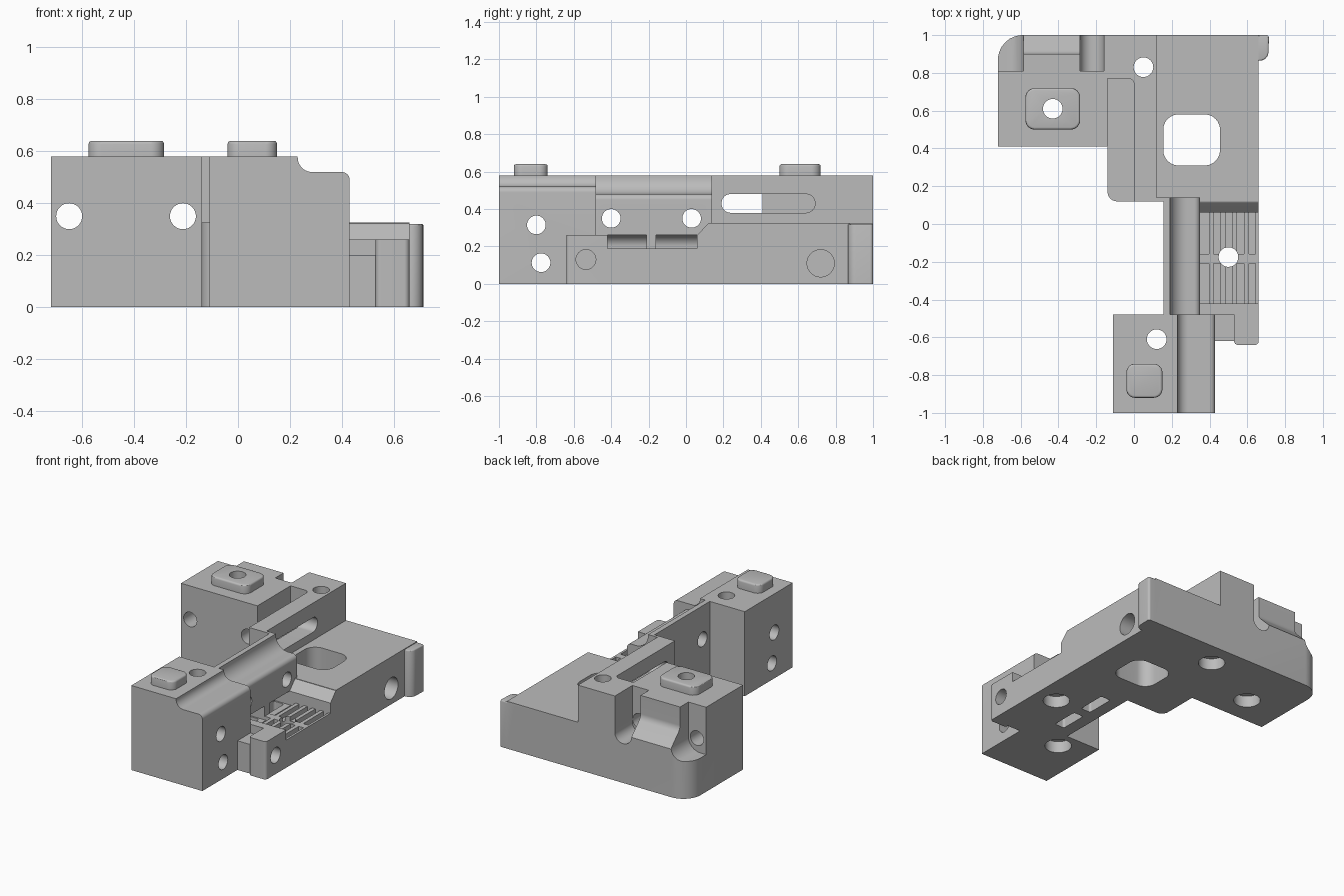
import bpy, bmesh, math
from mathutils import Vector

if "Cube" in bpy.data.objects:
    bpy.data.objects.remove(bpy.data.objects["Cube"])

grey = bpy.data.materials.new("machined_grey")
grey.use_nodes = True
grey.diffuse_color = (0.5, 0.5, 0.5, 1)
grey.node_tree.nodes["Principled BSDF"].inputs["Base Color"].default_value = (0.5, 0.5, 0.5, 1)


def fillet(points, steps=8):
    """Round every corner given as (u, v, radius)."""
    out = []
    for i, p in enumerate(points):
        c = Vector(p[:2])
        if len(p) < 3:
            out.append(c)
            continue
        a = (Vector(points[i - 1][:2]) - c).normalized()
        b = (Vector(points[(i + 1) % len(points)][:2]) - c).normalized()
        half = a.angle(b) / 2
        start = c + a * p[2] / math.tan(half)
        end = c + b * p[2] / math.tan(half)
        centre = c + (a + b).normalized() * p[2] / math.sin(half)
        for k in range(steps + 1):
            d = start.lerp(end, k / steps) - centre
            out.append(centre + d.normalized() * p[2])
    return out


def prism(name, axis, points, low, high, bevel=0):
    """Extrude a profile along an axis; x uses (y, z), y uses (x, z), z uses (x, y)."""
    place = {"x": lambda u, v, t: (t, u, v),
             "y": lambda u, v, t: (u, t, v),
             "z": lambda u, v, t: (u, v, t)}[axis]
    bm = bmesh.new()
    outline = fillet(points)
    rings = [[bm.verts.new(place(p.x, p.y, t)) for p in outline] for t in (low, high)]
    bm.faces.new(rings[0])
    top = bm.faces.new(rings[1])
    n = len(outline)
    for i in range(n):
        j = (i + 1) % n
        bm.faces.new((rings[0][i], rings[0][j], rings[1][j], rings[1][i]))
    bmesh.ops.recalc_face_normals(bm, faces=bm.faces[:])
    if bevel:
        bmesh.ops.bevel(bm, geom=top.edges[:], offset=bevel, segments=3,
                        profile=0.5, affect='EDGES')
    mesh = bpy.data.meshes.new(name)
    bm.to_mesh(mesh)
    bm.free()
    mesh.materials.append(grey)
    obj = bpy.data.objects.new(name, mesh)
    bpy.context.collection.objects.link(obj)
    return obj


def rect(u0, u1, v0, v1, r=0):
    corners = [(u0, v0), (u1, v0), (u1, v1), (u0, v1)]
    return [c + (r,) for c in corners] if r else corners


def rod(name, axis, u, v, radius, low, high, sides=32):
    turn = [2 * math.pi * k / sides for k in range(sides)]
    return prism(name, axis, [(u + radius * math.cos(t), v + radius * math.sin(t))
                              for t in turn], low, high)


def combine(target, others, operation):
    """Join or cut, bake the result, and drop the helpers."""
    for other in others:
        mod = target.modifiers.new("combine", 'BOOLEAN')
        mod.operation, mod.solver, mod.object = operation, 'EXACT', other
        other.hide_render = True
        graph = bpy.context.evaluated_depsgraph_get()
        mesh = bpy.data.meshes.new_from_object(target.evaluated_get(graph))
        target.modifiers.clear()
        target.data = mesh
        bpy.data.objects.remove(other)


# Rear plate, towers and blocks
body = prism("bracket_body", "z", [(-.14, .12, .05), (.66, .12), (.66, 1), (-.14, 1)], 0, .325)
solids = [
    prism("tower", "z", [(0, .12), (.19, .12), (.19, .14), (.12, .14), (.12, 1),
                         (-.16, 1), (-.16, .77), (0, .77, .03)], 0, .58),
    prism("rear_block", "z", [(-.72, .41), (-.14, .41), (-.14, 1), (-.72, 1, .13)], 0, .58),
    prism("middle_wall", "y", [(.155, 0), (.35, 0), (.35, .48, .03), (.19, .48, .09),
                               (.19, .58), (.155, .58)], -.5, .14),
    prism("front_block", "y", [(-.11, 0), (.43, 0), (.43, .52, .03), (.23, .52, .055),
                               (.23, .58), (-.11, .58)], -1, -.48),
    prism("ribbed_floor", "z", rect(.2, .66, -.45, .1), 0, .19),
    prism("plate_ramp", "x", [(.2, 0), (.2, .325), (.12, .325, .03), (.06, .26), (.06, 0)], .3, .66),
    prism("front_tab", "z", [(.3, -.42), (.66, -.42), (.66, -.64, .02), (.53, -.64, .02),
                             (.53, -.48), (.3, -.48)], 0, .26),
    prism("tab_web", "z", rect(.4, .55, -.62, -.46), 0, .2),
    prism("corner_lip", "z", [(.6, .865), (.71, .865, .045), (.715, 1, .015), (.6, 1)], 0, .32, .008),
    prism("rear_pad", "z", rect(-.575, -.285, .5, .72, .05), .55, .64, .012),
    prism("front_pad", "z", rect(-.04, .15, -.92, -.74, .045), .55, .64, .012),
]
combine(body, solids, 'UNION')

# Vertical bolt holes with wide recesses underneath
cuts = []
for x, y in [(.05, .83), (-.43, .61), (.12, -.61), (.5, -.175)]:
    cuts.append(rod("bolt_hole", "z", x, y, .052, -.1, .8))
    cuts.append(rod("bolt_recess", "z", x, y, .085, -.1, .08))

# Holes across the body and blind sockets in the side
for y, z in [(-.8, .315), (-.775, .113), (-.4, .35), (.03, .35)]:
    cuts.append(rod("cross_hole", "x", y, z, .05, -.3, .5))
for x in (-.65, -.212):
    cuts.append(rod("block_hole", "y", x, .35, .05, .3, 1.1))
cuts += [
    rod("front_socket", "x", -.535, .13, .053, .56, .8),
    rod("rear_socket", "x", .72, .11, .073, .54, .8),
    prism("plate_window", "z", rect(.155, .455, .31, .58, .08), -.1, .5),
    prism("tower_slot", "x", rect(.19, .69, .38, .48, .048), -.08, .2),
    # Scalloped back of the rear block
    prism("outer_scallop", "y", rect(-.9, -.585, .255, .9, .09), .81, 1.1),
    prism("inner_scallop", "y", rect(-.285, -.16, .27, .9, .06), .81, 1.1),
    prism("middle_scallop", "x", [(1.1, .33), (1, .33), (.9, .43, .06), (.9, .9), (1.1, .9)],
          -.62, -.26),
]

# Wall pockets leading to slots underneath, and grooves in the ribbed floor
for y0, y1 in [(-.42, -.21), (-.16, .06)]:
    cuts.append(prism("wall_pocket", "y", [(.24, .165), (.37, .165), (.37, .26), (.24, .26, .06)], y0, y1))
    cuts.append(prism("under_slot", "z", rect(.24, .315, y0 + .01, y1 - .01, .015), -.1, .2))
    for k in range(5):
        x = .36 + k * .062
        cuts.append(prism("groove", "z", rect(x, x + .036, y0, y1), .16, .25))
combine(body, cuts, 'DIFFERENCE')

# Smooth fillets, sharp edges
bpy.ops.object.select_all(action='DESELECT')
body.select_set(True)
bpy.context.view_layer.objects.active = body
bpy.ops.object.shade_smooth_by_angle(angle=math.radians(30))
